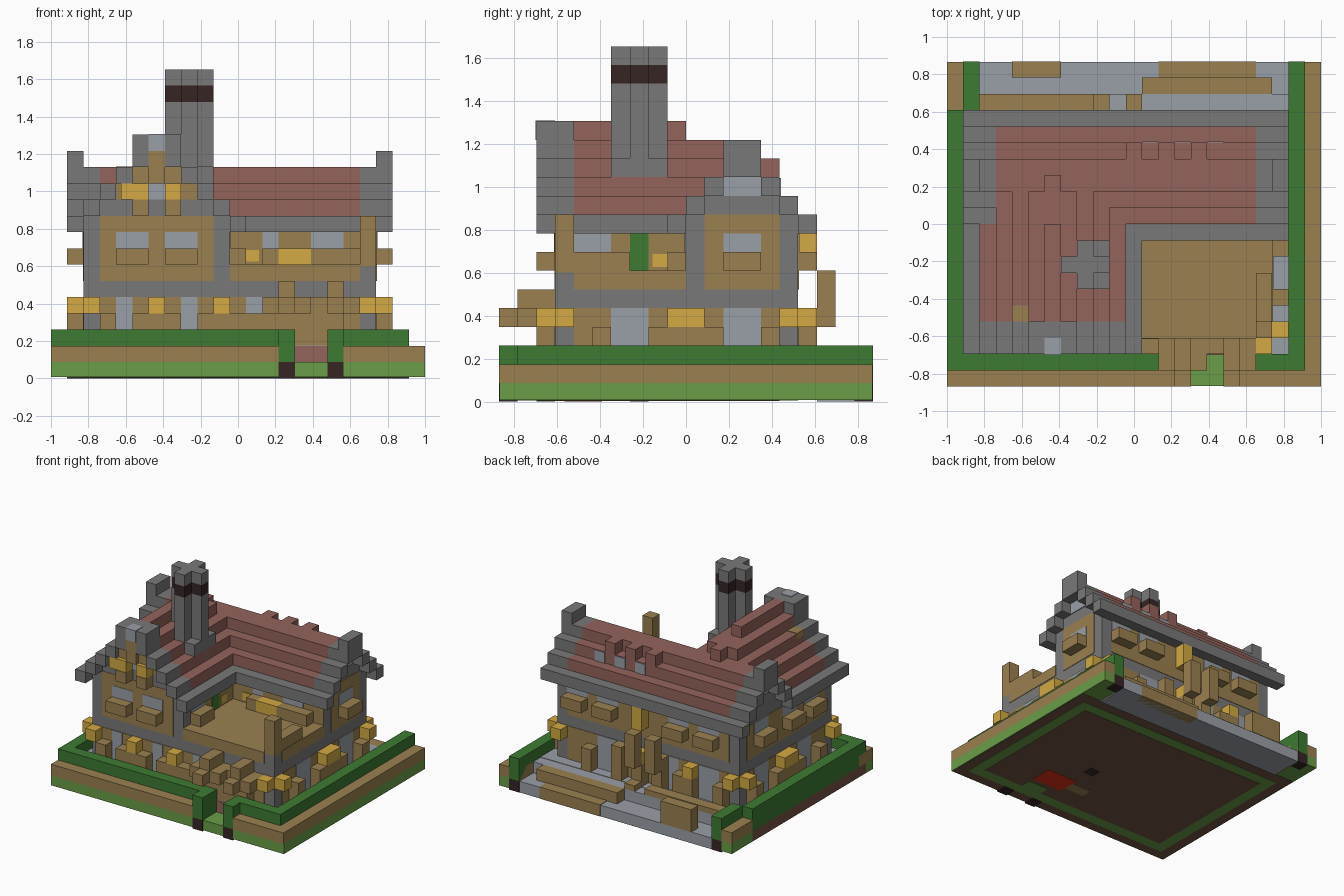
import bpy
import bmesh
from mathutils import Vector

default_cube = bpy.data.objects.get("Cube")
if default_cube:
    bpy.data.objects.remove(default_cube)

UNIT = 2 / 23
CENTRE = Vector((11.5, 10, 0))
PANEL, PANE, TRIM = 0.04, 0.07, 0.1


def make_material(name, red, green, blue):
    linear = [((c / 255 + 0.055) / 1.055) ** 2.4 for c in (red, green, blue)] + [1]
    material = bpy.data.materials.new(name)
    material.use_nodes = True
    material.diffuse_color = linear
    material.node_tree.nodes["Principled BSDF"].inputs["Base Color"].default_value = linear
    return material


STONE = make_material("grey stone", 121, 121, 121)
GLASS = make_material("pale blue grey", 154, 160, 168)
WOOD = make_material("tan wood", 155, 128, 80)
GOLD = make_material("gold lamp", 211, 170, 67)
HEDGE = make_material("dark hedge green", 61, 122, 50)
GRASS = make_material("grass green", 107, 158, 72)
TILE = make_material("roof red", 148, 99, 91)
SOOT = make_material("dark soot", 55, 37, 37)
SOIL = make_material("brown soil", 116, 83, 67)
EMBER = make_material("ember red", 225, 48, 22)


def part(name, material, boxes):
    """Join grid boxes (x range, y range, z range) into one object."""
    mesh = bpy.data.meshes.new(name)
    bm = bmesh.new()
    for x0, x1, y0, y1, z0, z1 in boxes:
        cube = bmesh.ops.create_cube(bm, size=1)["verts"]
        middle = Vector((x0 + x1, y0 + y1, z0 + z1)) / 2
        for v in cube:
            size = Vector((v.co.x * (x1 - x0), v.co.y * (y1 - y0), v.co.z * (z1 - z0)))
            v.co = (middle + size - CENTRE) * UNIT
    bm.to_mesh(mesh)
    bm.free()
    mesh.materials.append(material)
    obj = bpy.data.objects.new(name, mesh)
    bpy.context.collection.objects.link(obj)
    return obj


WALLS = {"front": ("y", 3, -1), "back": ("y", 16, 1), "left": ("x", 2, -1),
         "right": ("x", 20, 1), "terrace": ("y", 10, -1), "wing_side": ("x", 11, 1)}


def on_wall(wall, start, end, low, high, depth):
    """A box standing out from a named wall by depth."""
    axis, level, sign = WALLS[wall]
    near, far = sorted((level, level + sign * depth))
    if axis == "y":
        return start, end, near, far, low, high
    return near, far, start, end, low, high


# Ground: grass footing, earth bank, paved court and lane behind
FRONT, BACK, BASE = PANEL, 20 - PANEL, TRIM
part("grass_base", GRASS, [(0, 23, FRONT, 1, BASE, 1), (1, 23, 1, 17, BASE, 1),
                           (0, 2, 17, BACK, BASE, 1), (21, 23, 17, BACK, BASE, 1)])
part("left_footing", SOIL, [(0, 1, 1, 17, BASE, 1)])
part("earth_bank", WOOD, [(0, 14, 0, 2, 1, 2), (18, 23, 0, 2, 1, 2), (1, 23, 2, 17, 1, 2),
                          (0, 2, 17, BACK, 1, 2), (21, 23, 17, BACK, 1, 2)])
part("paved_court", GLASS, [(1, 21, 2, 17, 2, 2 + PANEL)])
part("back_lane", GLASS, [(2, 21, 17, BACK, 0, 1), (2, 21, 17, 18, 1, 2)])
part("lane_benches", WOOD, [(4, 7, 19, 20, 1, 3), (2, 10, 17, 18, 2, 2.5), (11, 12, 17, 18, 2, 2.5),
                            (13, 19, 19, 20, 0, 1 + PANEL), (12, 20, 18, 19, 1, 2)])
part("entry_step", TILE, [(15, 17, 2 - PANEL, 3, 1, 2)])
part("gate_feet", SOOT, [(x, x + 1, 0, 1, 0, 1) for x in (14, 17)]
     + [(x, x + 1, 19, 20, 0, 1) for x in (1, 21)])
part("hedge", HEDGE, [(0, 15, 1, 2, 2, 3), (17, 22, 1, 2, 2, 3), (0, 1, 2, 17, 1, 3),
                      (1, 2, 17, 20, 2, 3), (21, 22, 2, 20, 2, 3)]
     + [(x, x + 1, 0, 2, 1, 3) for x in (14, 17)]
     + [(x, x + 1, 19, 20, 1, 3) for x in (1, 21)])

# Underside layers, each nested inside the one above
part("underside_rim", SOIL, [(0.1, 22.9, 0.1, 17, 0.08, 0.2)])
part("underside_ring", GRASS, [(1, 22, 1, 16, 0.06, 0.2), (15, 17, 2, 3, 0.02, 0.2)])
part("underside_centre", SOIL, [(2, 21, 2, 15, 0.04, 0.2)])
part("underside_board", WOOD, [(12, 14, 4, 5, 0.02, 0.2)])
part("underside_ash", SOOT, [(13.5, 14.5, 7, 8, 0.02, 0.2)])
part("hearth", EMBER, [(14, 17, 3.5, 5.5, 0, 0.2)])

# Gate canopy over the entry
gate = [(12, 18, 2, 3, 2, 4), (15, 17, 2, 3, 4, 5), (15, 16, 1, 2, 4, 5)]
for outer, post in ((13, 14), (18, 17)):
    gate += [(min(outer, post), max(outer, post) + 1, 1, 3, 4, 5),
             (post, post + 1, 0, 1, 4, 5), (post, post + 1, 1, 3, 5, 6)]
part("gate_canopy", WOOD, gate)

# Stone walls of the ground floor, wing and main range
part("stone_walls", STONE, [(2, 20, 3, 16, 1, 6), (2, 11, 3, 16, 6, 10), (11, 20, 10, 16, 6, 10),
                            (11, 20, 3, 10, 6, 6.9)])

# Timber infill panels
part("wall_panels", WOOD, [
    on_wall("front", 3, 10, 6, 10, PANEL), on_wall("front", 11, 19, 6, 7, PANEL),
    on_wall("right", 4, 10, 6, 7, PANEL), on_wall("right", 11, 15, 6, 10, PANEL),
    on_wall("left", 4, 15, 6, 9, PANEL), on_wall("back", 3, 19, 6, 9, PANEL),
    on_wall("terrace", 11, 20, 7, 9, PANEL), on_wall("wing_side", 4, 10, 7, 9, PANEL)]
    + [on_wall(side, 3, 19, 2, 5, PANEL) for side in ("front", "back")]
    + [on_wall(side, 4, 15, 2, 5, PANEL) for side in ("left", "right")])

# Upper windows, each with a planter box beneath
upper = {"front": (4, 7), "right": (12,), "left": (5, 8, 12), "back": (4, 7, 14, 17)}
panes, planters = [], []
for side, starts in upper.items():
    for s in starts:
        panes.append(on_wall(side, s, s + 2, 8, 9, PANE))
        planters.append(on_wall(side, s, s + 2, 7, 8, 1))
panes += [on_wall("terrace", 13, 14, 8, 9, PANE), on_wall("terrace", 16, 18, 8, 9, PANE),
          on_wall("wing_side", 4, 6, 8, 9, PANE)]
planters += [on_wall("terrace", 13, 14, 7, 8, 1), on_wall("terrace", 16, 19, 7, 8, 1),
             on_wall("wing_side", 4, 6, 7, 8, 1)]

# Lower windows with flanking posts
lower = {"front": ((4, 5), (8, 9), (12, 13)), "right": ((6, 8), (12, 14)),
         "left": ((6, 8), (12, 14)), "back": ((4, 6), (8, 9), (14, 16))}
posts = []
for side, spans in lower.items():
    for start, end in spans:
        panes.append(on_wall(side, start, end, 2, 5, PANE))
        posts += [on_wall(side, start - 1, start, 2, 4, 1), on_wall(side, end, end + 1, 2, 4, 1)]
part("window_panes", GLASS, panes)
part("planter_boxes", WOOD, planters)

# Lamps on posts between the windows and around the corners
lamps = {"front": (6, 10), "right": (9, 10), "left": (9, 10), "back": (6, 11)}
lights = []
for side, starts in lamps.items():
    for s in starts:
        lights.append(on_wall(side, s, s + 1, 4, 5, 1))
        posts.append(on_wall(side, s, s + 1, 2, 4, 1))
for side, last in (("front", 19), ("back", 19), ("left", 15), ("right", 15)):
    first = 2 if side in ("front", "back") else 3
    for s in (first, last):
        lights.append(on_wall(side, s, s + 1, 4, 5, 1))
part("lamps", GOLD, lights + [on_wall("back", 11, 12, 7, 9, 1)])
part("lamp_posts", WOOD, posts)
part("back_pergola", WOOD, [(x, x + 1, 17, 18, 4, 7) for x in (9, 11)]
     + [(9, 10, 16, 17, 3, 5), (13, 14, 16, 17, 3, 5)])

# Terrace: deck, rail, tall corner post, plant and lights
part("terrace_deck", WOOD, [(11, 20, 3, 10, 6.9, 7)])
part("terrace_rail", WOOD, [(19, 20, 4, 7, 7, 8)])
part("terrace_post", WOOD, [(19, 20, 3, 4, 7, 10)])
part("terrace_plant", HEDGE, [on_wall("wing_side", 7, 8, 7, 9, PANE)])
part("terrace_lights", GOLD, [on_wall("wing_side", 8.2, 9, 7.2, 7.9, TRIM),
                              on_wall("terrace", 12, 12.8, 7.2, 7.9, TRIM),
                              on_wall("terrace", 14, 16, 7, 8, 1)])

# Main stepped roof, ridge along x; end strips in stone
tiles, edging, gables = [], [], []
for step in range(4):
    z = 9 + step
    rows = ((9 + step, 10 + step), (16 - step, 17 - step))
    for y0, y1 in rows:
        if step == 0:
            edging.append((1, 21, y0, y1, z, z + 1))
        else:
            tiles.append((3, 19, y0, y1, z, z + 1))
            edging += [(1, 3, y0, y1, z, z + 1), (19, 21, y0, y1, z, z + 1)]
    if step:
        gables.append((2, 20, 9 + step, 17 - step, 9, z))

# Wing stepped roof, ridge along y
for step, end in enumerate((9, 10, 11, 12, 12, 10)):
    z = 9 + step
    for x in {1 + step, 11 - step}:
        edging.append((x, x + 1, 2, 4, z, z + 1))
        (tiles if step else edging).append((x, x + 1, 4, end, z, z + 1))
    if step:
        gables.append((1 + step, 12 - step, 3, min(end, 10), 9, z))
ridge_end = [(6, 7, 10, 13, 13, 14)]
dormers = [(x, x + 1, 14, 15, 12, 13) for x in (11, 13, 15)]
part("roof_tiles", TILE, tiles + ridge_end + dormers)
part("roof_edging", STONE, edging + [(1, 2, 12, 14, 13, 14), (20, 21, 12, 14, 13, 14),
                                     (5, 8, 2, 4, 14, 15)])
part("gable_walls", STONE, gables)
part("roof_patch", WOOD, [(4, 5, 4, 5, 12.5, 13 + PANEL)])

# Gable trims, windows and flower lamps
part("gable_timber", WOOD, [on_wall("front", 4, 9, 11, 12, PANEL), on_wall("front", 5, 8, 12, 13, 0.6),
                            on_wall("front", 6, 7, 12, 14, 1)]
     + [on_wall("front", x, x + 1, 10, 11, 1) for x in (5, 7)])
part("gable_lamps", GOLD, [on_wall("front", 4.3, 6, 11, 12, 0.95), on_wall("front", 7, 8, 11, 12, 0.95)])
part("gable_panes", GLASS, [on_wall("front", 6, 7, 11, 12, PANE), (6, 7, 2 - PANEL, 3, 14, 15 + PANEL)]
     + [on_wall(side, 12, 14, 11, 12, PANE) for side in ("left", "right")]
     + [(x, x + 1, 14.5, 15 + PANE, 11, 12 - PANEL) for x in (12, 14, 16)])


# Cross-shaped chimney on a square base, with a soot band
def cross(low, high):
    return [(7, 10, 7, 8, low, high), (8, 9, 6, 9, low, high)]


part("chimney", STONE, cross(10, 17) + cross(18, 19) + [(7, 10, 6, 9, 10, 13 + PANEL)])
part("chimney_band", SOOT, cross(17, 18))
